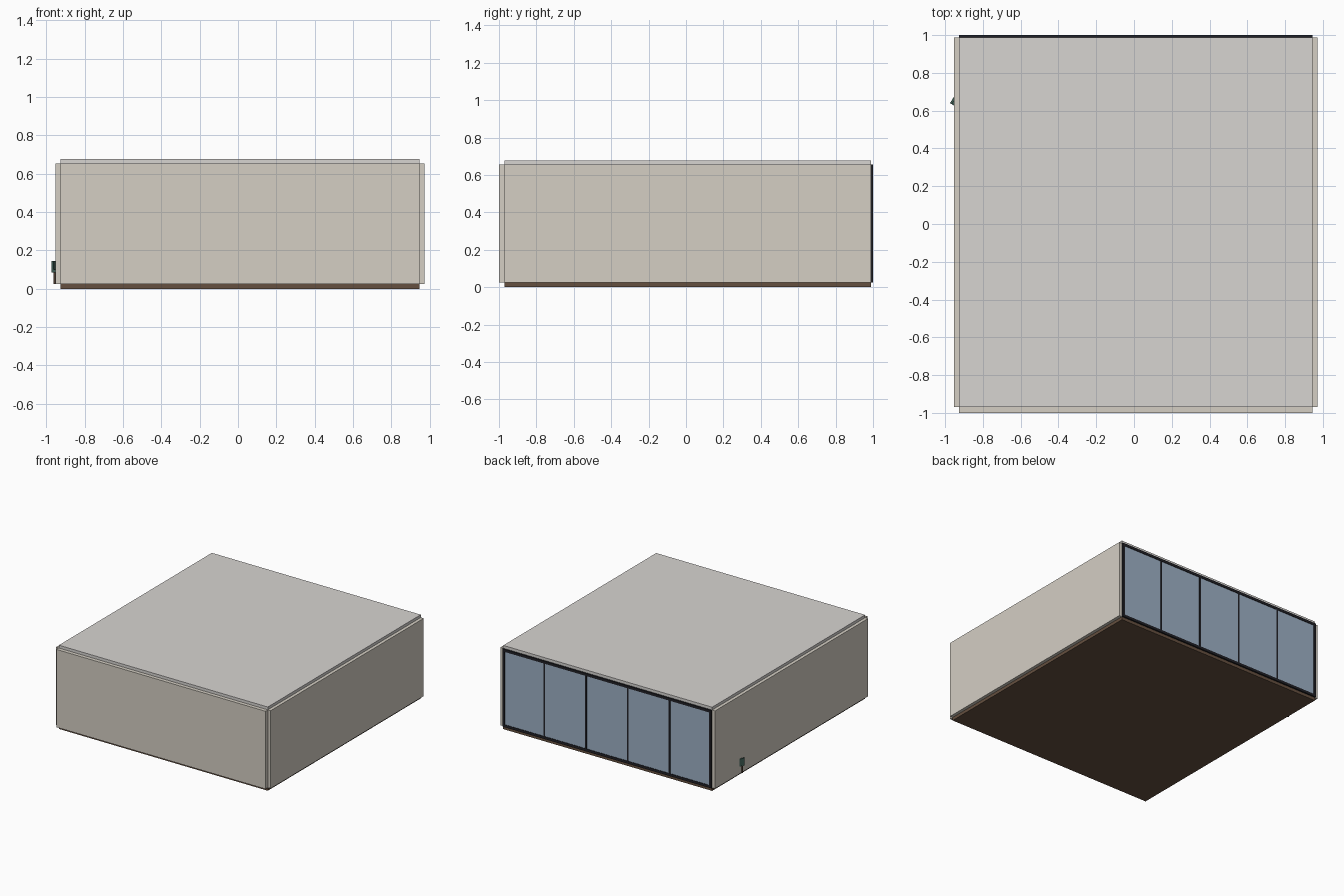
import bpy, math
from mathutils import Vector

if "Cube" in bpy.data.objects:
    bpy.data.objects.remove(bpy.data.objects["Cube"])


def mat(name, rgb):
    m = bpy.data.materials.new(name)
    m.diffuse_color = (*rgb, 1)
    m.use_nodes = True
    m.node_tree.nodes["Principled BSDF"].inputs["Base Color"].default_value = m.diffuse_color
    return m


WALL = mat("plaster", (0.66, 0.62, 0.55))
ROOF = mat("ceiling_white", (0.68, 0.66, 0.64))
WOOD = mat("dark_wood", (0.13, 0.08, 0.05))
FRAME = mat("black_metal", (0.015, 0.015, 0.02))
GLASS = mat("blue_glass", (0.34, 0.44, 0.56))
GREEN = mat("green_fabric", (0.05, 0.11, 0.09))


def box(name, x, y, z, material):
    """Axis-aligned box from (min, max) ranges."""
    bpy.ops.mesh.primitive_cube_add(size=1)
    ob = bpy.context.object
    ob.name = name
    ranges = (x, y, z)
    for v in ob.data.vertices:
        v.co = Vector([r[0] if c < 0 else r[1] for r, c in zip(ranges, v.co)])
    ob.data.materials.append(material)
    return ob


# Room shell: thin slabs meeting at their edges, leaving notched corners
X0, X1, Y0, Y1 = -0.926, 0.946, -0.97, 0.988
Z0, Z1, T = 0.025, 0.655, 0.026
box("floor", (X0, X1), (Y0, Y1), (0, Z0), WOOD)
box("ceiling", (X0, X1), (Y0, Y1), (Z1, Z1 + 0.023), ROOF)
box("front_wall", (X0, X1), (-1, Y0), (Z0, Z1), WALL)
box("left_wall", (X0 - T, X0), (Y0, Y1), (Z0, Z1), WALL)
box("right_wall", (X1, X1 + T), (Y0, Y1), (Z0, Z1), WALL)

# Window wall at the back: border frame, mullions and five panes
F, M, N = 0.02, 0.012, 5
YF = (Y1, 1.0)
box("window_sill", (X0, X1), YF, (Z0, Z0 + F), FRAME)
box("window_head", (X0, X1), YF, (Z1 - F, Z1), FRAME)
box("window_jamb_left", (X0, X0 + F), YF, (Z0 + F, Z1 - F), FRAME)
box("window_jamb_right", (X1 - F, X1), YF, (Z0 + F, Z1 - F), FRAME)
step = (X1 - X0) / N
for i in range(N):
    a, b = X0 + i * step, X0 + (i + 1) * step
    if i:
        box(f"window_mullion_{i}", (a - M / 2, a + M / 2), YF, (Z0 + F, Z1 - F), FRAME)
    box(f"window_pane_{i + 1}", (a + (M / 2 if i else F), b - (M / 2 if i < N - 1 else F)),
        (Y1 + 0.004, Y1 + 0.008), (Z0 + F, Z1 - F), GLASS)

# Turned chair whose back corner pokes through the left wall
W, D = 0.12, 0.11
parts = [
    box("chair_seat", (0.012, D), (0, W), (0.085, 0.1), GREEN),
    box("chair_back", (0, 0.012), (0, W), (0.085, 0.145), GREEN),
]
for i, lx in enumerate((0.008, D - 0.018)):
    for j, ly in enumerate((0.008, W - 0.018)):
        parts.append(box(f"chair_leg_{i * 2 + j + 1}", (lx, lx + 0.01), (ly, ly + 0.01), (Z0, 0.085), WOOD))
for p in parts:
    p.location = (-0.974, 0.64, 0)
    p.rotation_euler.z = math.radians(-32)
